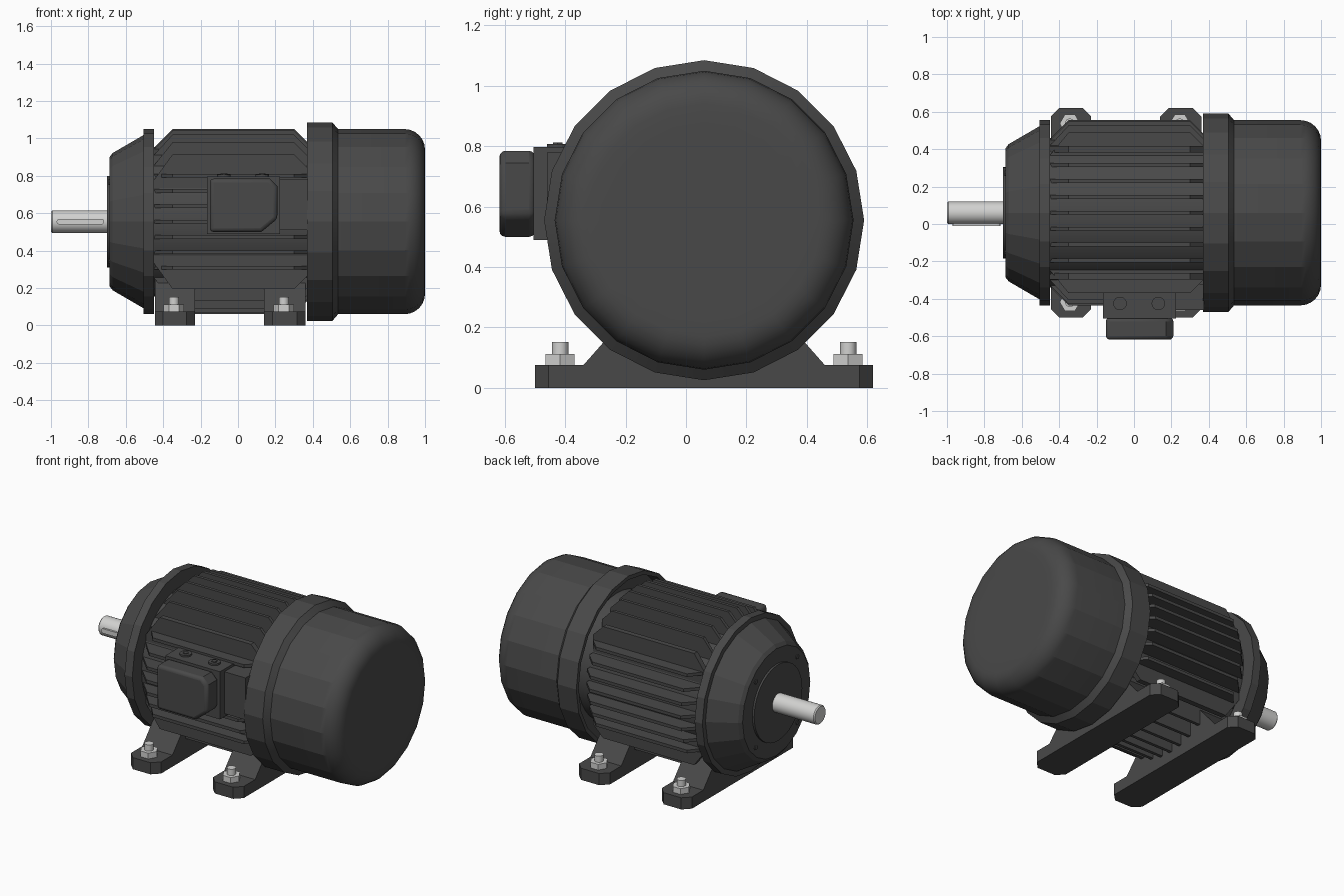
import bpy, bmesh, math

if "Cube" in bpy.data.objects:
    bpy.data.objects.remove(bpy.data.objects["Cube"])

CY, CZ = 0.06, 0.555          # motor axis


def material(name, c):
    m = bpy.data.materials.new(name)
    m.diffuse_color = (*c, 1)
    m.use_nodes = True
    m.node_tree.nodes["Principled BSDF"].inputs["Base Color"].default_value = m.diffuse_color
    return m


DARK = material("dark_grey_paint", (0.066, 0.066, 0.066))
STEEL = material("bright_steel", (0.64, 0.64, 0.63))


def finish(name, bm, mat, bevel=0, smooth=None):
    bmesh.ops.recalc_face_normals(bm, faces=bm.faces)
    me = bpy.data.meshes.new(name)
    bm.to_mesh(me)
    bm.free()
    ob = bpy.data.objects.new(name, me)
    bpy.context.collection.objects.link(ob)
    me.materials.append(mat)
    if bevel:
        mod = ob.modifiers.new("bevel", 'BEVEL')
        mod.width, mod.segments, mod.limit_method = bevel, 3, 'ANGLE'
        mod.angle_limit = math.radians(50)
    if smooth:
        bpy.ops.object.select_all(action='DESELECT')
        ob.select_set(True)
        bpy.context.view_layer.objects.active = ob
        bpy.ops.object.shade_smooth_by_angle(angle=math.radians(smooth))
    return ob


def lathe(name, profile, mat, n=20, smooth=None, cy=CY, cz=CZ):
    """Revolve (x, radius) points about the x axis, closing both ends."""
    bm = bmesh.new()
    rings = []
    for x, r in profile:
        rings.append([bm.verts.new((x, cy + r * math.sin(2 * math.pi * i / n),
                                    cz + r * math.cos(2 * math.pi * i / n))) for i in range(n)])
    for a, b in zip(rings, rings[1:]):
        for i in range(n):
            j = (i + 1) % n
            bm.faces.new((a[i], a[j], b[j], b[i]))
    bm.faces.new(rings[0])
    bm.faces.new(rings[-1])
    return finish(name, bm, mat, smooth=smooth)


def prism(name, pts, axis, a, b, mat, bevel=0, smooth=None):
    """Extrude a 2D outline along an axis from a to b."""
    place = {'x': lambda p, q, d: (d, p, q), 'y': lambda p, q, d: (p, d, q),
             'z': lambda p, q, d: (p, q, d)}[axis]
    bm = bmesh.new()
    lo = [bm.verts.new(place(p, q, a)) for p, q in pts]
    hi = [bm.verts.new(place(p, q, b)) for p, q in pts]
    bm.faces.new(lo)
    bm.faces.new(hi)
    for i in range(len(pts)):
        j = (i + 1) % len(pts)
        bm.faces.new((lo[i], lo[j], hi[j], hi[i]))
    return finish(name, bm, mat, bevel, smooth)


def ngon(u, v, r, n, turn=0.0):
    return [(u + r * math.cos(turn + 2 * math.pi * i / n),
             v + r * math.sin(turn + 2 * math.pi * i / n)) for i in range(n)]


def rect(u0, u1, v0, v1):
    return [(u0, v0), (u1, v0), (u1, v1), (u0, v1)]


# Stator core
lathe("stator_core", [(-0.47, 0.40), (0.46, 0.40)], DARK, 40, 30)

# Fan cover: stepped drum with rounded end and shallow end disc
dome = [(0.89 + 0.11 * math.sin(math.radians(t)), 0.385 + 0.11 * math.cos(math.radians(t)))
        for t in range(0, 91, 15)]
lathe("fan_cover", [(0.45, 0.39), (0.45, 0.505), (0.37, 0.505), (0.37, 0.53), (0.505, 0.53),
                    (0.535, 0.495)] + dome + [(1.0, 0.315)], DARK, 20, 17)
lathe("fan_cover_disc", [(0.97, 0.31), (0.998, 0.31)], DARK, 40, 30)

# Drive end shield: flange, cone, bearing cap and four screws
lathe("end_shield", [(-0.45, 0.495), (-0.505, 0.495), (-0.505, 0.463), (-0.67, 0.367),
                     (-0.687, 0.345)], DARK)
lathe("bearing_cap", [(-0.68, 0.245), (-0.70, 0.245)], DARK, 40, 30)
for i in range(4):
    t = math.radians(45 + 90 * i)
    lathe(f"shield_screw_{i}", [(-0.68, 0.015), (-0.692, 0.015)], DARK, 8,
          cy=CY + 0.3 * math.cos(t), cz=CZ + 0.3 * math.sin(t))

# Shaft and key
lathe("shaft", [(-0.69, 0.06), (-0.993, 0.06), (-1.0, 0.054)], STEEL, 32, 30)
key = ([(-0.955 + 0.015 * math.cos(math.radians(t)), CZ + 0.015 * math.sin(math.radians(t)))
        for t in range(90, 271, 30)] +
       [(-0.73 + 0.015 * math.cos(math.radians(t)), CZ + 0.015 * math.sin(math.radians(t)))
        for t in range(-90, 91, 30)])
prism("shaft_key", key, 'y', -0.01, 0.05, STEEL)


# Cooling fins: upright above and below, level on the two sides
def fin_outline(o, sign, centre):
    h = math.sqrt(0.495 ** 2 - o * o)
    base = math.sqrt(0.385 ** 2 - o * o)
    pts = [(-0.455, base - 0.03), (-0.455, max(h - 0.145, base + 0.005)), (-0.35, h),
           (0.30, h), (0.37, h - 0.07), (0.37, base - 0.03)]
    return [(x, centre + sign * d) for x, d in pts]


for sign, side in ((1, "a"), (-1, "b")):
    for k in range(-4, 5):
        o = k * 0.085
        w = 0.017 if abs(k) == 4 else 0.01
        prism(f"upright_fin_{side}_{k + 4}", fin_outline(o, sign, CZ), 'y',
              CY + o - w, CY + o + w, DARK)
    for k in range(-3, 4):
        o = k * 0.082
        prism(f"level_fin_{side}_{k + 3}", fin_outline(o, sign, CY), 'z',
              CZ + o - 0.01, CZ + o + 0.01, DARK)

# Feet: two cross bars with sloped saddles, studs and nuts
for n, (x0, x1) in enumerate(((-0.445, -0.23), (0.14, 0.36))):
    c, y0, y1 = 0.045, -0.50, 0.62
    pad = [(x0 + c, y0), (x1 - c, y0), (x1, y0 + c), (x1, y1 - c),
           (x1 - c, y1), (x0 + c, y1), (x0, y1 - c), (x0, y0 + c)]
    prism(f"foot_bar_{n}", pad, 'z', 0, 0.075, DARK)
    saddle = [(CY + s * d, z) for s, d, z in
              ((-1, 0.42, 0.05), (-1, 0.40, 0.075), (-1, 0.25, 0.245),
               (1, 0.25, 0.245), (1, 0.40, 0.075), (1, 0.42, 0.05))]
    prism(f"foot_saddle_{n}", saddle, 'x', x0, x1, DARK)
    for s in (-1, 1):
        bx, by = (x0 + x1) / 2 - 0.005, CY + s * 0.477
        prism(f"nut_{n}_{s}", ngon(bx, by, 0.055, 6), 'z', 0.07, 0.112, STEEL)
        prism(f"stud_{n}_{s}", ngon(bx, by, 0.027, 16), 'z', 0.07, 0.152, STEEL, smooth=30)

# Terminal box: base, side block, chamfered cover and two cable plugs
prism("terminal_base", rect(-0.165, 0.225, 0.49, 0.797), 'y', -0.505, -0.32, DARK)
prism("terminal_side_block", rect(0.22, 0.375, 0.51, 0.78), 'y', -0.46, -0.32, DARK)
cover = [(-0.15, 0.50), (0.125, 0.50), (0.21, 0.57), (0.21, 0.745), (0.17, 0.785), (-0.15, 0.785)]
prism("terminal_cover", cover, 'y', -0.618, -0.50, DARK, bevel=0.02, smooth=35)
for n, px in enumerate((-0.075, 0.13)):
    prism(f"cable_plug_{n}", ngon(px, -0.425, 0.036, 16), 'z', 0.78, 0.808, DARK)
    prism(f"cable_plug_hex_{n}", ngon(px, -0.425, 0.018, 6), 'z', 0.80, 0.813, DARK)
